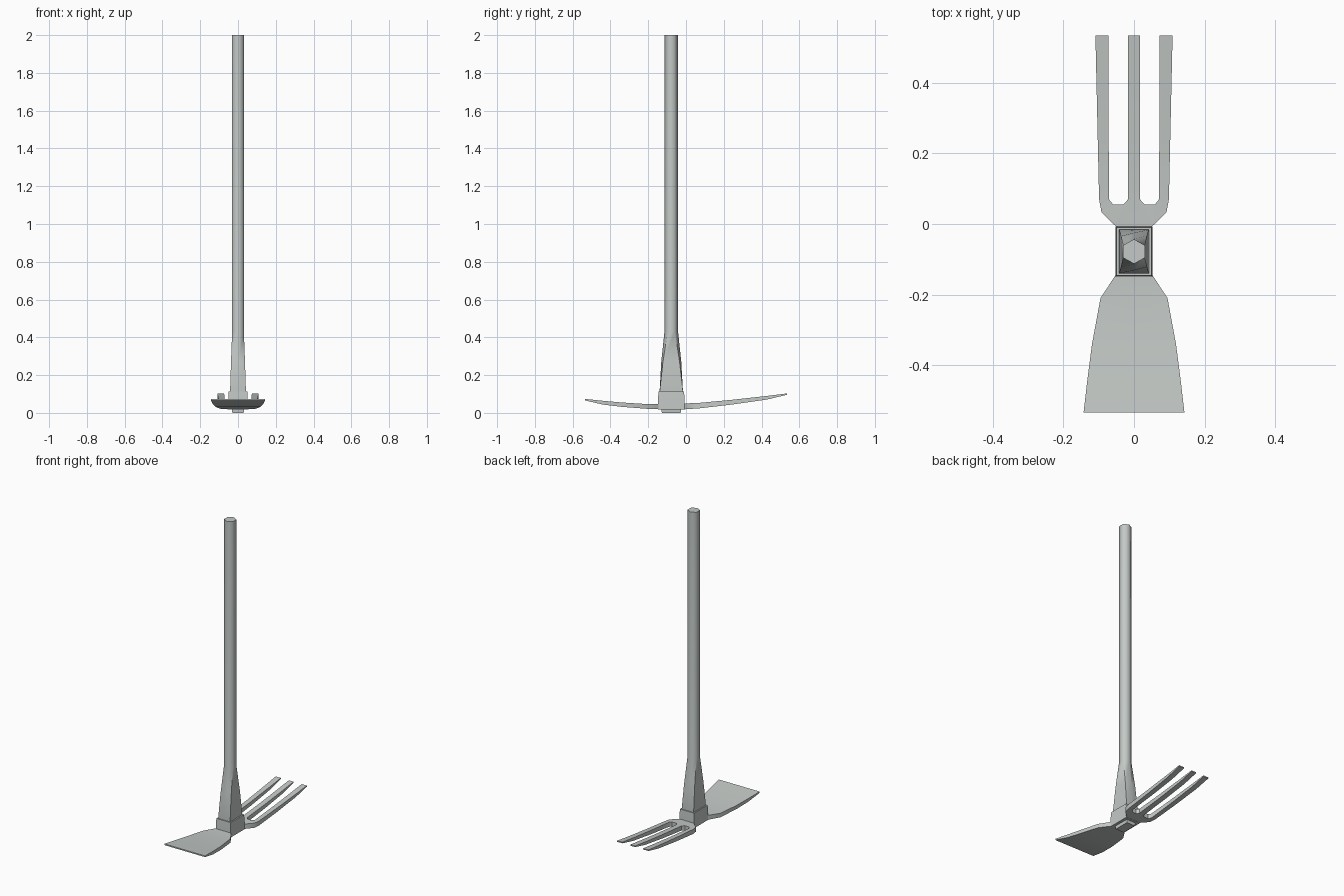
import bpy, bmesh, math

cube = bpy.data.objects.get("Cube")
if cube:
    bpy.data.objects.remove(cube, do_unlink=True)

GREY = (0.55, 0.59, 0.57, 1)
mat = bpy.data.materials.new("pale grey")
mat.use_nodes = True
mat.diffuse_color = GREY
mat.node_tree.nodes["Principled BSDF"].inputs["Base Color"].default_value = GREY

AXIS_Y = -0.078  # handle axis


def finish(name, bm, angle):
    bmesh.ops.remove_doubles(bm, verts=bm.verts, dist=0.0005)
    bmesh.ops.recalc_face_normals(bm, faces=bm.faces)
    mesh = bpy.data.meshes.new(name)
    bm.to_mesh(mesh)
    bm.free()
    mesh.materials.append(mat)
    ob = bpy.data.objects.new(name, mesh)
    bpy.context.collection.objects.link(ob)
    bpy.ops.object.select_all(action='DESELECT')
    ob.select_set(True)
    bpy.context.view_layer.objects.active = ob
    bpy.ops.object.shade_smooth_by_angle(angle=math.radians(angle))
    return ob


def loft(name, rings, angle, closed=False):
    """Skin rings of points; cap the ends, or join last ring to first."""
    bm = bmesh.new()
    loops = [[bm.verts.new(p) for p in ring] for ring in rings]
    n = len(loops[0])
    pairs = list(zip(loops, loops[1:]))
    if closed:
        pairs.append((loops[-1], loops[0]))
    else:
        bm.faces.new(loops[0])
        bm.faces.new(loops[-1])
    for a, b in pairs:
        for i in range(n):
            j = (i + 1) % n
            bm.faces.new((a[i], a[j], b[j], b[i]))
    return finish(name, bm, angle)


def height(profile, y):
    """Bottom and top z interpolated along a side profile of (y, bottom, top)."""
    for (y0, b0, t0), (y1, b1, t1) in zip(profile, profile[1:]):
        if y <= y1 + 1e-6:
            f = (y - y0) / (y1 - y0)
            return b0 + f * (b1 - b0), t0 + f * (t1 - t0)
    return profile[-1][1:]


def plate(name, patches, profile, angle):
    """Mirrored plan patches given thickness by a side profile."""
    bm = bmesh.new()
    for patch in patches:
        for side in (1, -1):
            for level in (0, 1):
                bm.faces.new([bm.verts.new((side * x, y, height(profile, y)[level]))
                              for x, y in patch])
    bmesh.ops.remove_doubles(bm, verts=bm.verts, dist=0.0005)
    # walls along the open outline: join each lower edge to its upper twin
    def key(v):
        return round(v.co.x, 3), round(v.co.y, 3)
    rims = {}
    for e in bm.edges:
        if e.is_boundary:
            rims.setdefault(frozenset(key(v) for v in e.verts), []).append(e)
    for pair in rims.values():
        if len(pair) == 2:
            a, b = pair[0].verts
            c, d = pair[1].verts
            if key(a) != key(c):
                c, d = d, c
            bm.faces.new((a, b, d, c))
    return finish(name, bm, angle)


# Handle: six-sided shaft flaring to a rectangular foot
def section(z, hx, corner, point):
    plan = [(0, -point), (hx, -corner), (hx, corner),
            (0, point), (-hx, corner), (-hx, -corner)]
    return [(x, AXIS_Y + y, z) for x, y in plan]


loft("handle", [
    section(0, 0.03, 0.05, 0.05),
    section(0.11, 0.042, 0.062, 0.062),
    section(0.27, 0.037, 0.044, 0.053),
    section(0.43, 0.031, 0.019, 0.036),
    section(2, 0.031, 0.0175, 0.035)], 65)


# Socket: open rectangular collar around the foot
def rect(z, hx, hy):
    return [(sx * hx, AXIS_Y + sy * hy, z)
            for sx, sy in ((-1, -1), (1, -1), (1, 1), (-1, 1))]


loft("socket", [
    rect(0.018, 0.052, 0.071), rect(0.05, 0.052, 0.071),
    rect(0.112, 0.05, 0.068), rect(0.112, 0.041, 0.059),
    rect(0.018, 0.034, 0.054)], 30, closed=True)

# Hoe blade: broad curved plate at the front
outline = [(0.143, -0.535), (0.132, -0.44), (0.119, -0.34),
           (0.095, -0.21), (0.051, -0.143)]
blade = [[(0, y0), (x0, y0), (x1, y1), (0, y1)]
         for (x0, y0), (x1, y1) in zip(outline, outline[1:])]
plate("hoe_blade", blade, [
    (-0.535, 0.066, 0.074), (-0.44, 0.044, 0.064), (-0.34, 0.032, 0.055),
    (-0.21, 0.022, 0.047), (-0.143, 0.019, 0.048)], 40)

# Fork: hub with three upswept prongs at the back
hub = [(0, -0.007), (0.051, -0.007), (0.092, 0.033), (0.099, 0.07),
       (0.071, 0.07), (0.059, 0.055), (0.03, 0.055), (0.017, 0.07), (0, 0.07)]
fork = [hub]
steps = [0.07, 0.25, 0.43, 0.535]
for y0, y1 in zip(steps, steps[1:]):
    s0, s1 = [0.008 * (y - steps[0]) / 0.465 for y in (y0, y1)]
    fork.append([(0, y0), (0.017, y0), (0.017, y1), (0, y1)])
    fork.append([(0.071 + s0 / 4, y0), (0.099 + s0 * 1.3, y0),
                 (0.099 + s1 * 1.3, y1), (0.071 + s1 / 4, y1)])
plate("fork", fork, [
    (-0.007, 0.019, 0.05), (0.07, 0.024, 0.053), (0.25, 0.045, 0.07),
    (0.43, 0.071, 0.09), (0.535, 0.096, 0.103)], 40)
